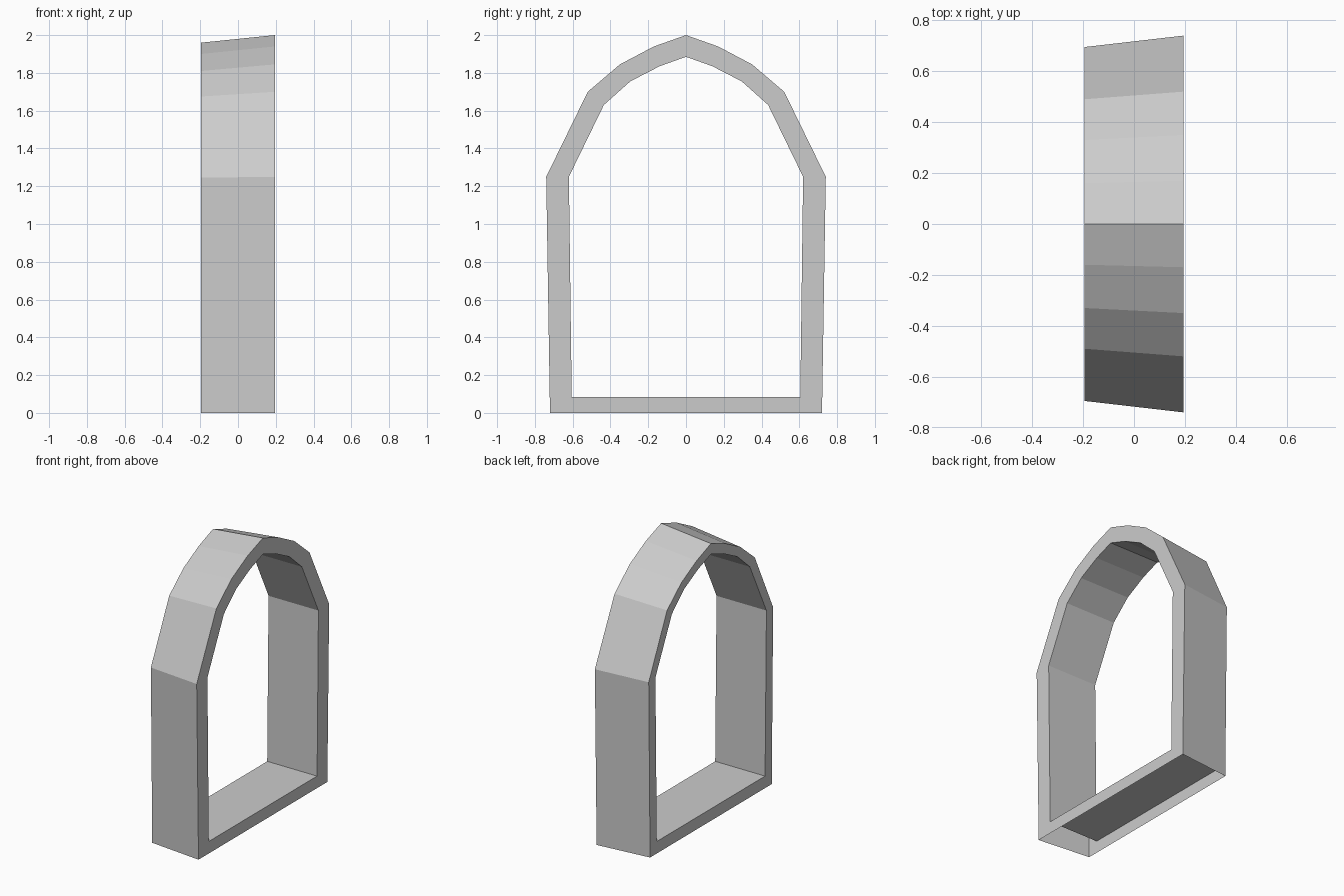
import bpy
import bmesh

if "Cube" in bpy.data.objects:
    bpy.data.objects.remove(bpy.data.objects["Cube"])

HALF_DEPTH = 0.195

# Half profiles (y, z) from the foot up to the apex
outer_front = [(0.72, 0), (0.74, 1.25), (0.52, 1.70), (0.35, 1.845), (0.17, 1.94), (0, 2.0)]
outer_back = [(0.68, 0), (0.695, 1.245), (0.49, 1.675), (0.33, 1.81), (0.16, 1.90), (0, 1.96)]
inner = [(0.605, 0.085), (0.62, 1.25), (0.435, 1.63), (0.295, 1.755), (0.14, 1.835), (0, 1.885)]


def arch_loop(bm, half, x):
    """Mirror a half profile into a full arch, foot to foot."""
    full = half + [(-y, z) for y, z in reversed(half[:-1])]
    return [bm.verts.new((x, y, z)) for y, z in full]


def bridge(bm, a, b, closed):
    """Join two matching loops with quads."""
    n = len(a)
    for i in range(n if closed else n - 1):
        j = (i + 1) % n
        bm.faces.new((a[i], a[j], b[j], b[i]))


bm = bmesh.new()
of = arch_loop(bm, outer_front, HALF_DEPTH)
ob = arch_loop(bm, outer_back, -HALF_DEPTH)
inf = arch_loop(bm, inner, HALF_DEPTH)
inb = arch_loop(bm, inner, -HALF_DEPTH)

bridge(bm, ob, of, False)   # tapered outer skin, open underneath
bridge(bm, of, inf, True)   # wide rim
bridge(bm, inf, inb, True)  # straight inner lining with sill
bridge(bm, inb, ob, True)   # narrow rim

bmesh.ops.recalc_face_normals(bm, faces=bm.faces)
# Keep the outer skin facing outward
bm.faces.ensure_lookup_table()
if bm.faces[0].normal.y < 0:
    bmesh.ops.reverse_faces(bm, faces=bm.faces)

mesh = bpy.data.meshes.new("arch_frame")
bm.to_mesh(mesh)
bm.free()
bpy.context.collection.objects.link(bpy.data.objects.new("arch_frame", mesh))
